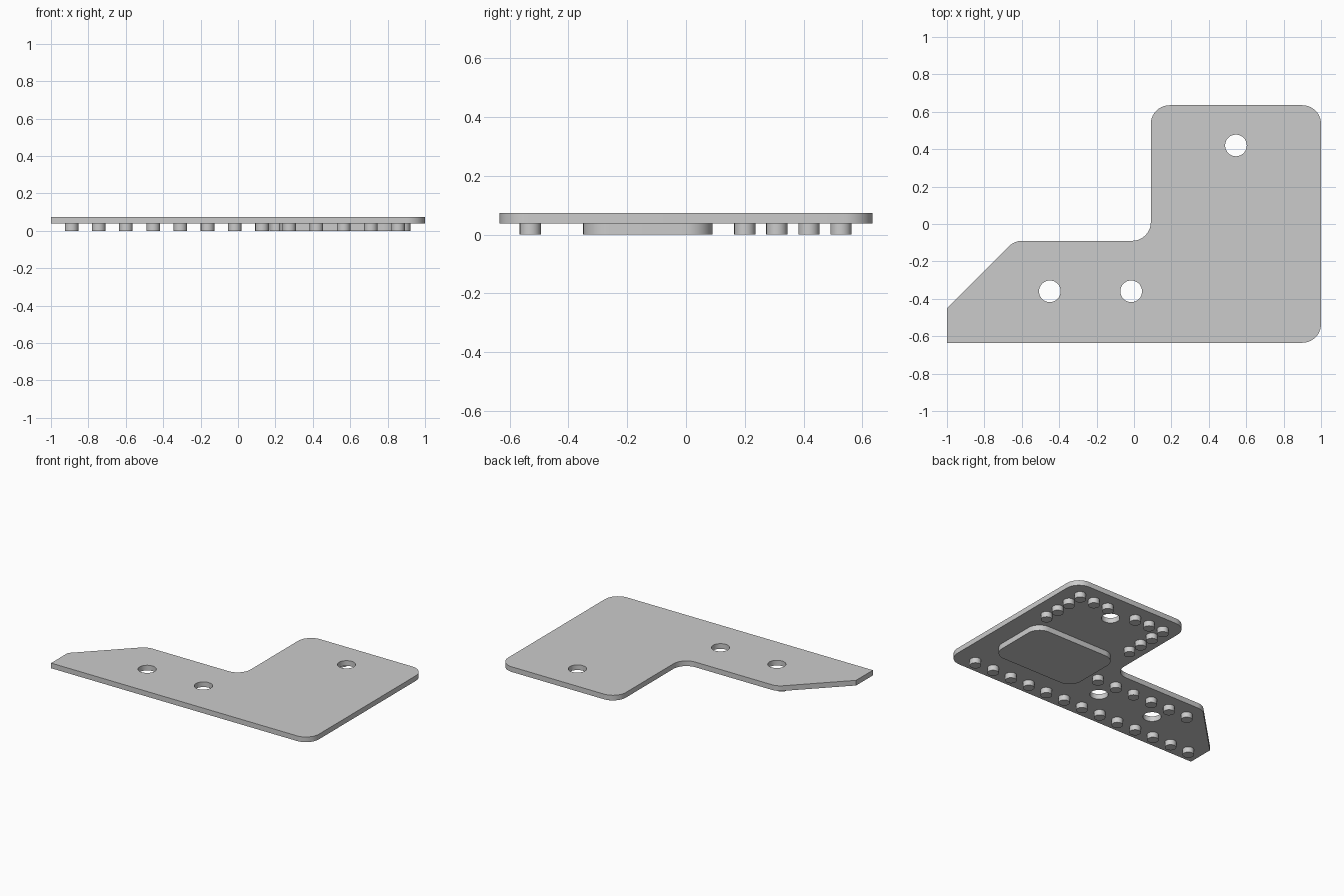
import bpy
import bmesh
import math
from mathutils import Vector

cube = bpy.data.objects.get("Cube")
if cube:
    bpy.data.objects.remove(cube, do_unlink=True)

grey = bpy.data.materials.new("plain grey")
grey.use_nodes = True
COLOUR = (0.6, 0.6, 0.6, 1)
grey.diffuse_color = COLOUR
grey.node_tree.nodes["Principled BSDF"].inputs["Base Color"].default_value = COLOUR

PLATE_BOTTOM, PLATE_TOP = 0.038, 0.074


def rounded(corners, steps=10):
    """Outline from (x, y, radius) corners, each replaced by a tangent arc."""
    points = []
    for i, (x, y, r) in enumerate(corners):
        p = Vector((x, y))
        if r == 0:
            points.append(p)
            continue
        a = (Vector(corners[i - 1][:2]) - p).normalized()
        b = (Vector(corners[(i + 1) % len(corners)][:2]) - p).normalized()
        half = a.angle(b) / 2
        centre = p + (a + b).normalized() * (r / math.sin(half))
        start = p + a * (r / math.tan(half)) - centre
        end = p + b * (r / math.tan(half)) - centre
        sweep = math.pi - 2 * half
        for k in range(steps + 1):
            t = k / steps
            points.append(centre + (start * math.sin((1 - t) * sweep)
                                    + end * math.sin(t * sweep)) / math.sin(sweep))
    return points


def circle(x, y, r, sides=32):
    return [Vector((x + r * math.cos(math.tau * k / sides),
                    y + r * math.sin(math.tau * k / sides))) for k in range(sides)]


def slab(name, loops, z0, z1):
    """Solid between two heights; loops after the first become holes."""
    bm = bmesh.new()
    for loop in loops:
        verts = [bm.verts.new((p.x, p.y, z0)) for p in loop]
        for i, v in enumerate(verts):
            bm.edges.new((verts[i - 1], v))
    if len(loops) == 1:
        bm.faces.new(bm.verts[:])
    else:
        bmesh.ops.triangle_fill(bm, edges=bm.edges[:], use_beauty=True)
    top = bmesh.ops.extrude_face_region(bm, geom=bm.faces[:], use_keep_orig=True)["geom"]
    bmesh.ops.translate(bm, vec=(0, 0, z1 - z0),
                        verts=[g for g in top if isinstance(g, bmesh.types.BMVert)])
    bmesh.ops.recalc_face_normals(bm, faces=bm.faces[:])
    mesh = bpy.data.meshes.new(name)
    bm.to_mesh(mesh)
    bm.free()
    mesh.materials.append(grey)
    obj = bpy.data.objects.new(name, mesh)
    bpy.context.collection.objects.link(obj)
    bpy.ops.object.select_all(action="DESELECT")
    obj.select_set(True)
    bpy.context.view_layer.objects.active = obj
    bpy.ops.object.shade_smooth_by_angle(angle=math.radians(30))
    return obj


# Angled plate with three through holes
outline = rounded([(-1, -0.635, 0), (1, -0.635, 0.1), (1, 0.635, 0.1),
                   (0.09, 0.635, 0.1), (0.09, -0.09, 0.1),
                   (-0.64, -0.09, 0.1), (-1, -0.45, 0)])
holes = [circle(x, y, 0.058) for x, y in [(-0.45, -0.36), (-0.015, -0.36), (0.545, 0.42)]]
slab("plate", [outline] + holes, PLATE_BOTTOM, PLATE_TOP)

# Raised pad on the underside
pad = rounded([(x, y, 0.09) for x, y in
               [(0.22, -0.35), (0.865, -0.35), (0.865, 0.09), (0.22, 0.09)]])
slab("under_pad", [pad], 0, PLATE_BOTTOM)

# Small round pegs: front row, inner row, and three sides around the back lobe
pegs = [(-0.89 + 0.1455 * i, -0.53) for i in range(13)]
pegs += [(-0.6 + 0.1455 * i, -0.2) for i in range(6)]
for side in (-1, 1):
    pegs += [(0.545 + side * 0.113 * i, 0.527) for i in (1, 2, 3)]
    pegs += [(0.545 + side * 0.34, 0.527 - 0.109 * i) for i in (1, 2, 3)]
for i, (x, y) in enumerate(pegs, 1):
    slab(f"peg_{i}", [circle(x, y, 0.036, 24)], 0, PLATE_BOTTOM)
